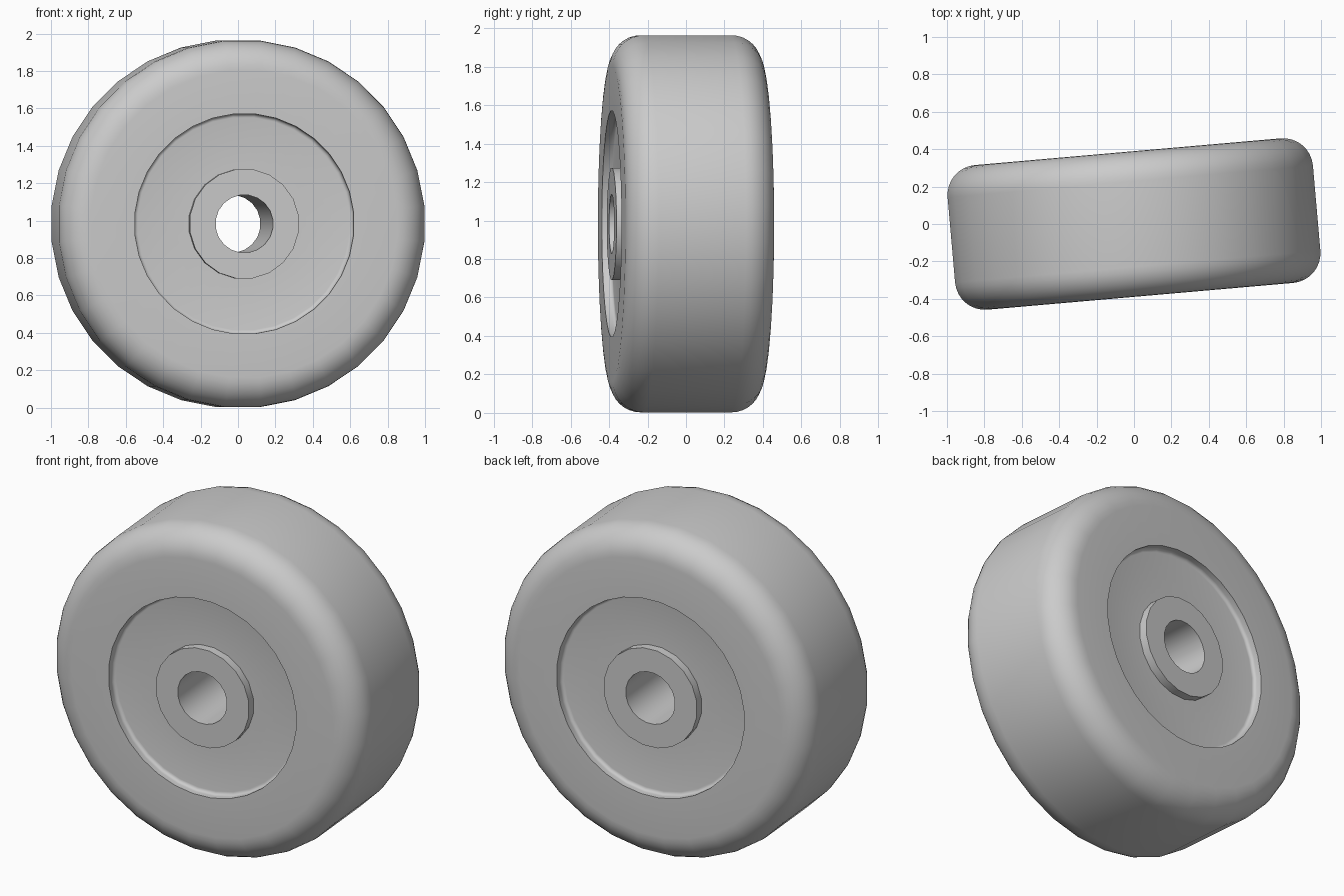
import bpy, bmesh, math
from mathutils import Matrix, Vector

cube = bpy.data.objects.get("Cube")
if cube:
    bpy.data.objects.remove(cube, do_unlink=True)

RADIUS, HALF_WIDTH, FILLET = 0.985, 0.388, 0.16
RECESS_R, HUB_R, BORE_R, DEPTH = 0.59, 0.295, 0.155, 0.05
YAW = math.radians(5)

grey = bpy.data.materials.new("plain grey")
grey.use_nodes = True
COLOR = (0.6, 0.6, 0.6, 1)
grey.diffuse_color = COLOR
grey.node_tree.nodes["Principled BSDF"].inputs["Base Color"].default_value = COLOR


def arc(r, y, size, start, end, steps):
    """Quarter-round points (radius, y) about a centre."""
    angles = [math.radians(start + (end - start) * i / steps) for i in range(steps + 1)]
    return [(r + size * math.cos(a), y + size * math.sin(a)) for a in angles]


def lathe(name, half, sides, closed_ring):
    """Mirror a half profile across y = 0 and spin it around the y axis."""
    profile = half + [(r, -y) for r, y in reversed(half)]
    if closed_ring:
        profile.append(profile[0])
    bm = bmesh.new()
    turn = Matrix.Rotation(math.pi / sides, 3, 'Y')
    verts = [bm.verts.new(turn @ Vector((r, y, 0))) for r, y in profile]
    edges = [bm.edges.new(pair) for pair in zip(verts, verts[1:])]
    bmesh.ops.spin(bm, geom=verts + edges, cent=(0, 0, 0), axis=(0, 1, 0),
                   angle=math.tau, steps=sides, use_duplicate=False)
    bmesh.ops.remove_doubles(bm, verts=bm.verts, dist=0.0005)
    bmesh.ops.recalc_face_normals(bm, faces=bm.faces)
    mesh = bpy.data.meshes.new(name)
    bm.to_mesh(mesh)
    bm.free()
    mesh.materials.append(grey)
    obj = bpy.data.objects.new(name, mesh)
    bpy.context.collection.objects.link(obj)
    obj.location.z = 0.983
    obj.rotation_euler.z = YAW
    bpy.ops.object.select_all(action='DESELECT')
    obj.select_set(True)
    bpy.context.view_layer.objects.active = obj
    bpy.ops.object.shade_smooth_by_angle(angle=math.radians(30))
    return obj


# Wheel body: recessed floor, filleted recess wall, flat side, rounded shoulder
floor_y = HALF_WIDTH - DEPTH
cove = 0.02
body = [(HUB_R - 0.02, floor_y)]
body += arc(RECESS_R - cove, floor_y + cove, cove, -90, 0, 4)
body += [(RECESS_R, HALF_WIDTH)]
body += arc(RADIUS - FILLET, HALF_WIDTH - FILLET, FILLET, 90, 0, 8)
lathe("wheel_body", body, 32, True)

# Hub: raised ring around the open axle bore
hub = [(BORE_R, HALF_WIDTH), (HUB_R, HALF_WIDTH)]
lathe("axle_hub", hub, 20, True)
